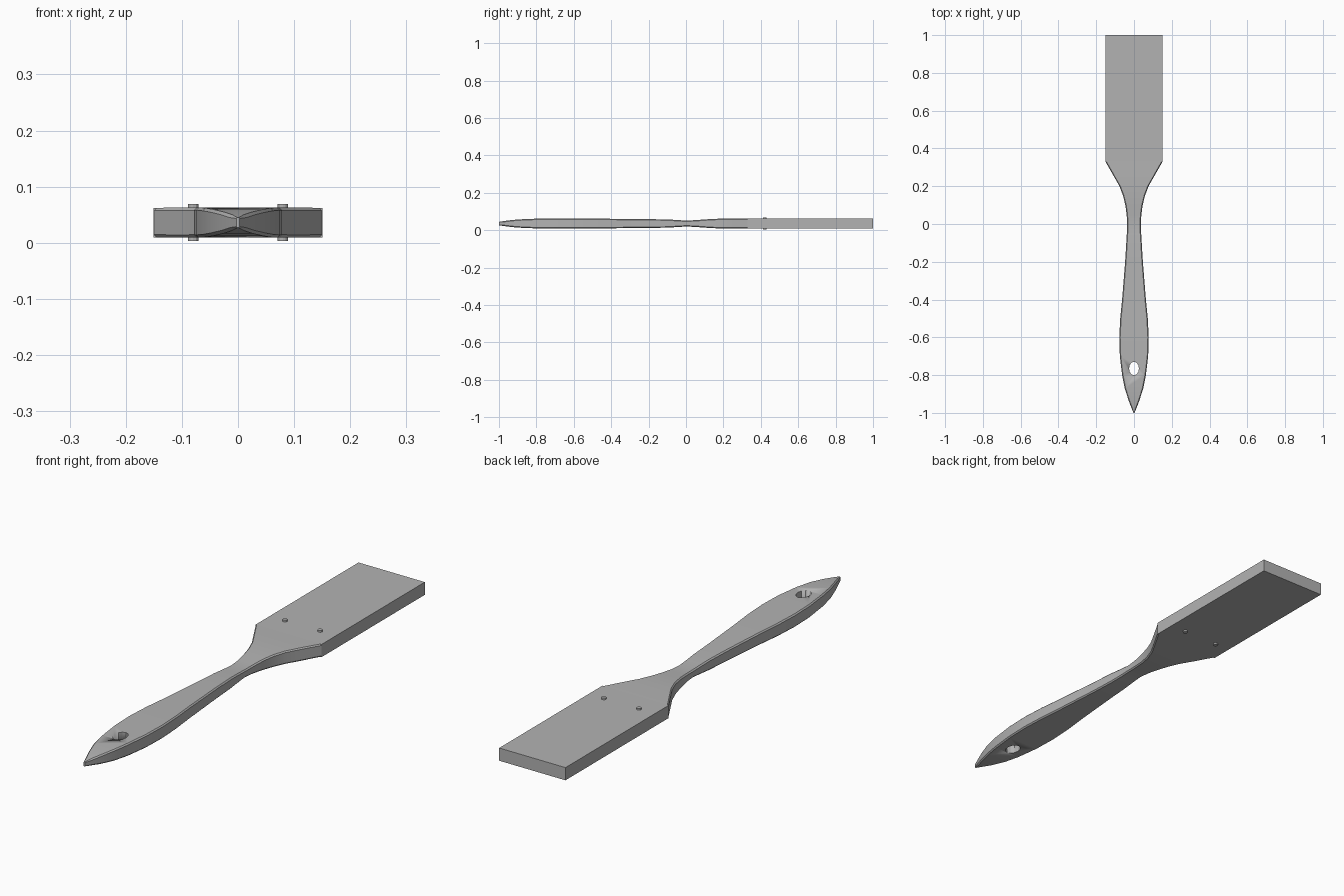
import bpy, bmesh

cube = bpy.data.objects.get("Cube")
if cube:
    bpy.data.objects.remove(cube, do_unlink=True)

MID = 0.036  # height of the brush's middle plane

grey = bpy.data.materials.new("plain grey")
grey.use_nodes = True
grey.diffuse_color = (0.45, 0.45, 0.45, 1)
grey.node_tree.nodes["Principled BSDF"].inputs["Base Color"].default_value = grey.diffuse_color


def finish(obj, name, smooth=True):
    obj.name = name
    obj.data.materials.clear()
    obj.data.materials.append(grey)
    bpy.ops.object.select_all(action='DESELECT')
    obj.select_set(True)
    bpy.context.view_layer.objects.active = obj
    if smooth:
        bpy.ops.object.shade_smooth_by_angle(angle=0.5)


def cylinder(name, x, y, radius, depth, sides):
    bpy.ops.mesh.primitive_cylinder_add(vertices=sides, radius=radius, depth=depth,
                                        location=(x, y, MID))
    finish(bpy.context.object, name)
    return bpy.context.object


# Handle: chamfered sections (y, half width, half thickness) joined along y
stations = [
    (-1.0, 0.003, 0.009), (-0.97, 0.015, 0.014), (-0.93, 0.03, 0.019),
    (-0.87, 0.049, 0.0235), (-0.8, 0.063, 0.026), (-0.7, 0.075, 0.027),
    (-0.6, 0.078, 0.027), (-0.5, 0.073, 0.0265), (-0.4, 0.063, 0.0255),
    (-0.2, 0.047, 0.0235), (-0.1, 0.041, 0.022), (-0.05, 0.038, 0.019),
    (0.0, 0.036, 0.016), (0.05, 0.039, 0.018), (0.1, 0.046, 0.022),
    (0.15, 0.058, 0.025), (0.2, 0.077, 0.0265), (0.26, 0.111, 0.027),
    (0.33, 0.151, 0.0262),
]
bm = bmesh.new()
rings = []
for y, w, t in stations:
    c = min(0.005, w * 0.6, t * 0.4)
    quarter = [(w, t - c), (w - c, t)]
    section = (quarter + [(-x, z) for x, z in reversed(quarter)]
               + [(-x, -z) for x, z in quarter] + [(x, -z) for x, z in reversed(quarter)])
    rings.append([bm.verts.new((x, y, MID + z)) for x, z in section])
for a, b in zip(rings, rings[1:]):
    for i in range(len(a)):
        j = (i + 1) % len(a)
        bm.faces.new((a[i], a[j], b[j], b[i]))
bm.faces.new(rings[0])
bm.faces.new(rings[-1])
bmesh.ops.recalc_face_normals(bm, faces=bm.faces)
mesh = bpy.data.meshes.new("handle")
bm.to_mesh(mesh)
bm.free()
handle = bpy.data.objects.new("handle", mesh)
bpy.context.collection.objects.link(handle)

# Hanging hole through the handle
cutter = cylinder("hole_cutter", 0, -0.765, 0.026, 0.3, 12)
cutter.scale.y = 1.38
cutter.hide_render = True
cutter.hide_set(True)
cut = handle.modifiers.new("hanging hole", 'BOOLEAN')
cut.operation = 'DIFFERENCE'
cut.solver = 'EXACT'
cut.object = cutter
finish(handle, "handle")

# Bristle block
bpy.ops.mesh.primitive_cube_add(size=1, location=(0, 0.664, MID))
block = bpy.context.object
block.scale = (0.302, 0.672, 0.0524)
finish(block, "bristle_block", smooth=False)

# Rivets through the block, slightly proud on both sides
for side, x in (("left", 0.08), ("right", -0.08)):
    cylinder(side + "_rivet", x, 0.42, 0.0095, 0.066, 12)
